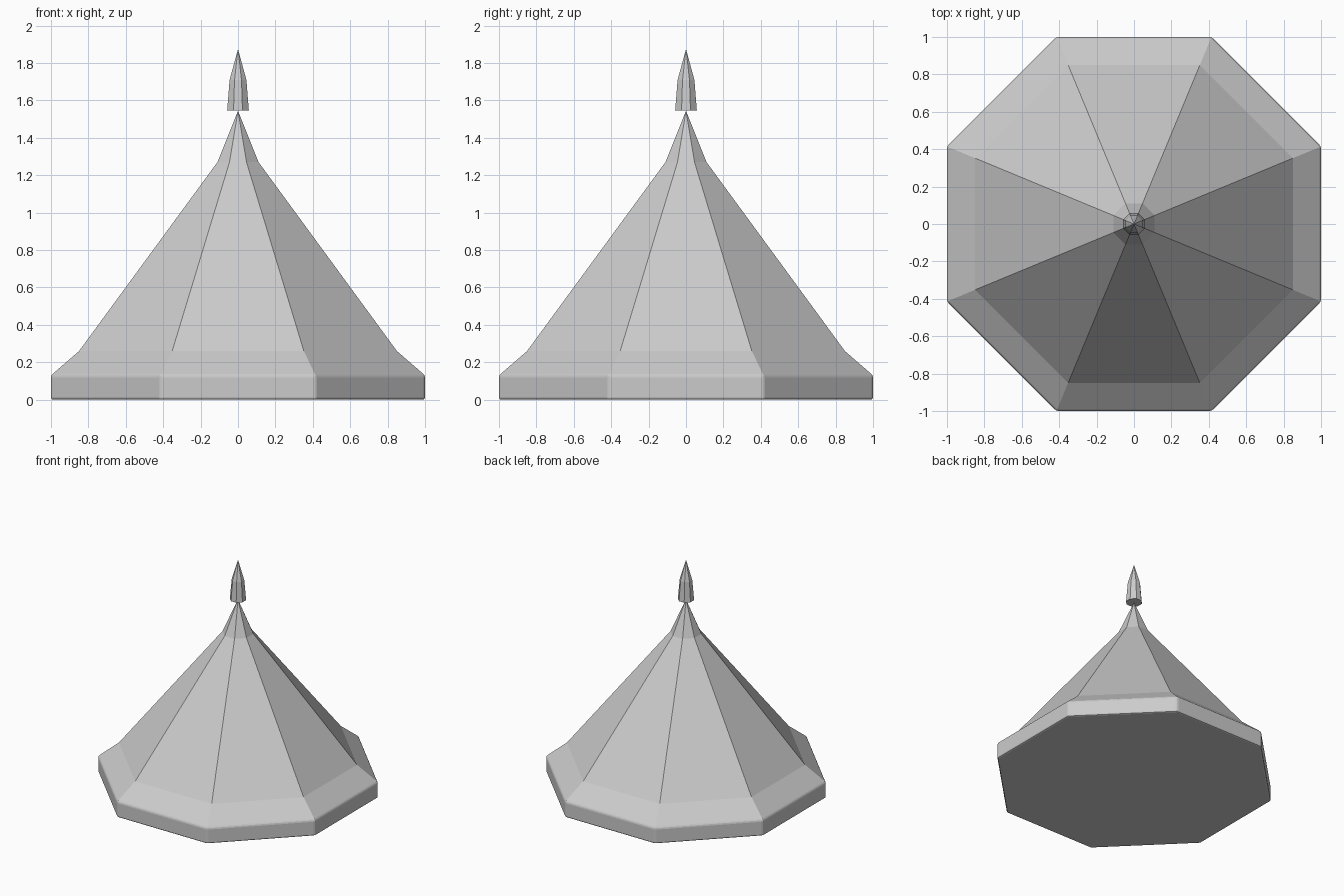
import bpy, bmesh, math

if "Cube" in bpy.data.objects:
    bpy.data.objects.remove(bpy.data.objects["Cube"])

SIDES = 8


def lathe(name, profile, tip, rim_bevel=0.0):
    """Eight-sided spire from (apothem, z) rings ending in a point."""
    bm = bmesh.new()
    rings = []
    for apothem, z in profile:
        r = apothem / math.cos(math.pi / SIDES)
        angles = [(i + 0.5) * 2 * math.pi / SIDES for i in range(SIDES)]
        rings.append([bm.verts.new((r * math.cos(a), r * math.sin(a), z)) for a in angles])
    top = bm.verts.new((0, 0, tip))
    bm.faces.new(rings[0][::-1])
    for i in range(SIDES):
        j = (i + 1) % SIDES
        for lo, hi in zip(rings, rings[1:]):
            bm.faces.new((lo[i], lo[j], hi[j], hi[i]))
        bm.faces.new((rings[-1][i], rings[-1][j], top))
    if rim_bevel:
        rim = set(rings[0] + rings[1])
        edges = [e for e in bm.edges if e.verts[0] in rim and e.verts[1] in rim]
        bmesh.ops.bevel(bm, geom=edges, offset=rim_bevel, segments=2,
                        profile=0.5, affect='EDGES')
    bmesh.ops.recalc_face_normals(bm, faces=bm.faces)
    mesh = bpy.data.meshes.new(name)
    bm.to_mesh(mesh)
    bm.free()
    obj = bpy.data.objects.new(name, mesh)
    bpy.context.collection.objects.link(obj)
    return obj


# Flared roof with an upright, softened eave band
lathe("roof", [(1.0, 0.0), (1.0, 0.13), (0.85, 0.26), (0.11, 1.27)], 1.545, 0.012)

# Pointed finial balanced on the roof tip
lathe("finial", [(0.058, 1.545), (0.045, 1.71)], 1.875)
